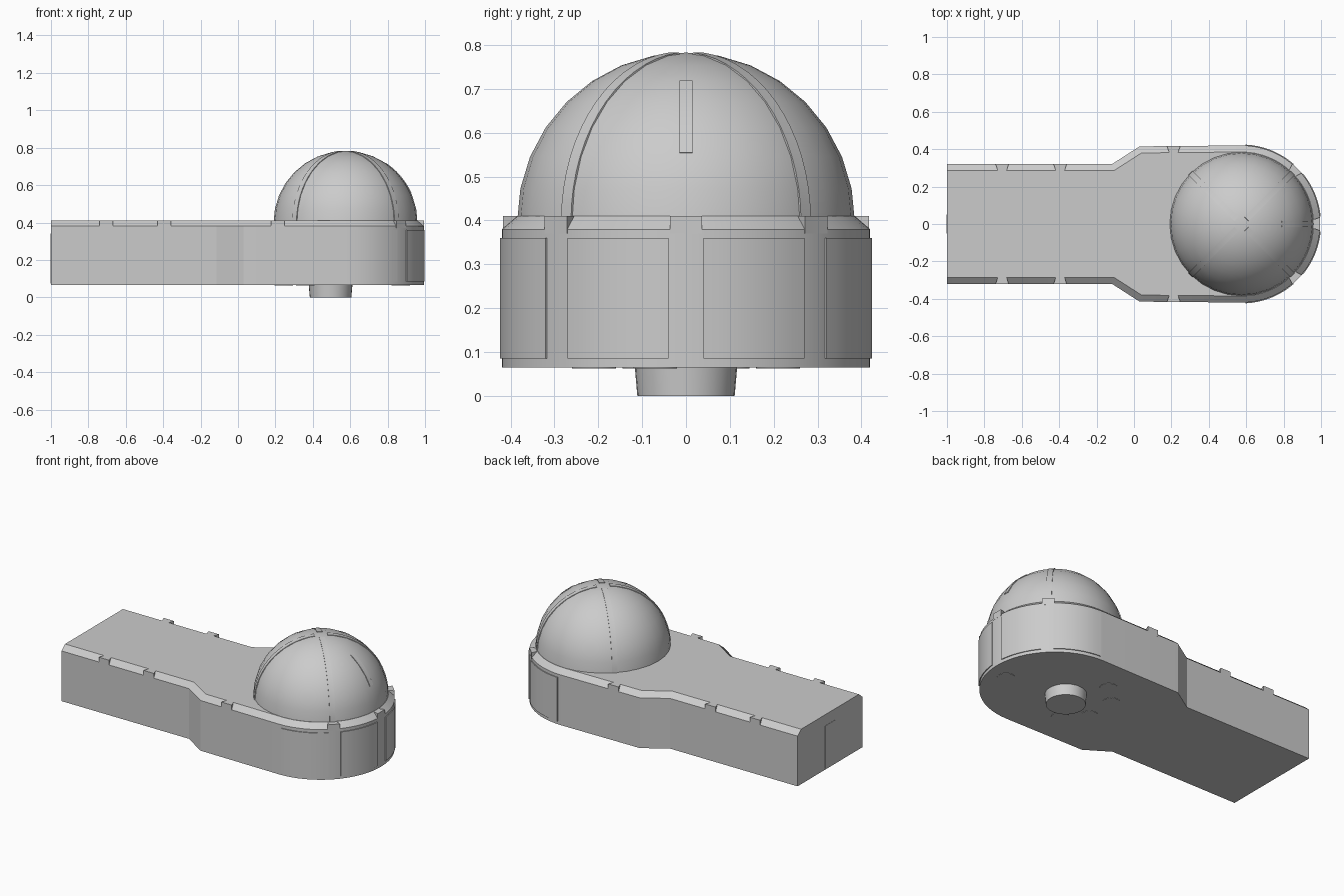
import bpy, bmesh
from math import sin, cos, radians
from mathutils import Matrix, Vector

cube = bpy.data.objects.get("Cube")
if cube:
    bpy.data.objects.remove(cube, do_unlink=True)

grey = bpy.data.materials.new("light_grey")
grey.use_nodes = True
colour = (0.6, 0.6, 0.6, 1)
grey.diffuse_color = colour
grey.node_tree.nodes["Principled BSDF"].inputs["Base Color"].default_value = colour

CX, R_BODY, R_DOME, Z_DOME = 0.575, 0.42, 0.385, 0.398
Z_BOTTOM, Z_EDGE, Z_TOP = 0.065, 0.38, 0.41


def finish(name, bm):
    bmesh.ops.recalc_face_normals(bm, faces=bm.faces)
    mesh = bpy.data.meshes.new(name)
    bm.to_mesh(mesh)
    bm.free()
    mesh.materials.append(grey)
    ob = bpy.data.objects.new(name, mesh)
    bpy.context.collection.objects.link(ob)
    bpy.ops.object.select_all(action='DESELECT')
    ob.select_set(True)
    bpy.context.view_layer.objects.active = ob
    bpy.ops.object.shade_smooth_by_angle(angle=radians(25))
    return ob


def loft(name, sections):
    """Join closed rings of points and cap both ends."""
    bm = bmesh.new()
    rings = [[bm.verts.new(p) for p in s] for s in sections]
    n = len(rings[0])
    for a, b in zip(rings, rings[1:]):
        for i in range(n):
            j = (i + 1) % n
            bm.faces.new((a[i], a[j], b[j], b[i]))
    bm.faces.new(rings[0])
    bm.faces.new(rings[-1])
    return finish(name, bm)


def prism(name, plan, z0, z1):
    return loft(name, [[(x, y, z) for x, y in plan] for z in (z0, z1)])


def arc(radius, start, end, steps):
    angles = [radians(start + (end - start) * i / steps) for i in range(steps + 1)]
    return [(CX + radius * cos(a), radius * sin(a)) for a in angles]


# Main body: narrow tail, wider round head, bevelled top edge
def outline(d):
    side = [(-1, 0.322 - d), (-0.115 + 0.3 * d, 0.322 - d), (0.03 + 0.3 * d, 0.415 - d)]
    return side + arc(R_BODY - d, 90, -90, 32) + [(x, -y) for x, y in reversed(side)]


levels = ((0, Z_BOTTOM), (0, Z_EDGE), (0.035, Z_TOP))
loft("body", [[(x, y, z) for x, y in outline(d)] for d, z in levels])

# Curved wall panels around the round head
for side, s in (("left", 1), ("right", -1)):
    for place, a, b in (("end", 5.4, 39.5), ("side", 49, 87)):
        plan = arc(0.425, s * a, s * b, 8) + arc(0.41, s * b, s * a, 8)
        prism(f"{place}_panel_{side}", plan, 0.085, 0.36)

# Small tapered blocks bridging the bevelled edge
block = ((-0.036, 0), (0.036, 0), (0.022, -0.04), (-0.022, -0.04))
for side, s in (("back", 1), ("front", -1)):
    for i, (x, y) in enumerate(((-0.705, 0.322), (-0.395, 0.322), (0.212, 0.417))):
        prism(f"edge_block_{side}_{i + 1}", [(x + u, s * (y + v)) for u, v in block],
              Z_EDGE - 0.01, Z_TOP)
for i, a in enumerate((-45, 0, 45)):
    ca, sa = cos(radians(a)), sin(radians(a))
    plan = [(CX + (R_BODY + v) * ca - u * sa, (R_BODY + v) * sa + u * ca) for u, v in block]
    prism(f"round_block_{i + 1}", plan, Z_EDGE - 0.01, Z_TOP)

# Dome
bm = bmesh.new()
bmesh.ops.create_uvsphere(bm, u_segments=32, v_segments=16, radius=R_DOME)
bmesh.ops.delete(bm, geom=[v for v in bm.verts if v.co.z < -0.01], context='VERTS')
bmesh.ops.translate(bm, verts=bm.verts, vec=(CX, 0, Z_DOME))
finish("dome", bm)


# Thin seam strips lying on the dome
def seam(name, angle, low, high, half, steps):
    turn = Matrix.Rotation(radians(angle), 3, 'Z')
    sections = []
    for i in range(steps + 1):
        e = radians(low + (high - low) * i / steps)
        ring = [((R_DOME + d) * cos(e), w, (R_DOME + d) * sin(e))
                for d, w in ((-0.005, -half), (0.002, -half), (0.002, half), (-0.005, half))]
        sections.append([turn @ Vector(p) + Vector((CX, 0, Z_DOME)) for p in ring])
    return loft(name, sections)


for i in range(4):
    seam(f"dome_seam_{i + 1}", 45 + 90 * i, 0, 84.375, 0.016, 15)
seam("dome_slot", 0, 24, 56, 0.015, 6)


# Central post and round feet below
def disc(name, x, y, r_low, r_high, z0, z1):
    bm = bmesh.new()
    bmesh.ops.create_cone(bm, cap_ends=True, segments=32, radius1=r_low, radius2=r_high,
                          depth=z1 - z0)
    bmesh.ops.translate(bm, verts=bm.verts, vec=(x, y, (z0 + z1) / 2))
    return finish(name, bm)


disc("post", 0.495, 0, 0.111, 0.118, 0, 0.08)
pads = ((0.36, 0.21), (0.36, -0.21), (0.245, 0.095), (0.245, -0.095), (0.87, -0.07))
for i, (x, y) in enumerate(pads):
    disc(f"bottom_pad_{i + 1}", x, y, 0.05, 0.05, Z_BOTTOM - 0.002, Z_BOTTOM + 0.004)

# Door plate on the flat tail end
prism("tail_door", [(-1.002, -0.05), (-0.995, -0.05), (-0.995, 0.05), (-1.002, 0.05)], 0.075, 0.34)
